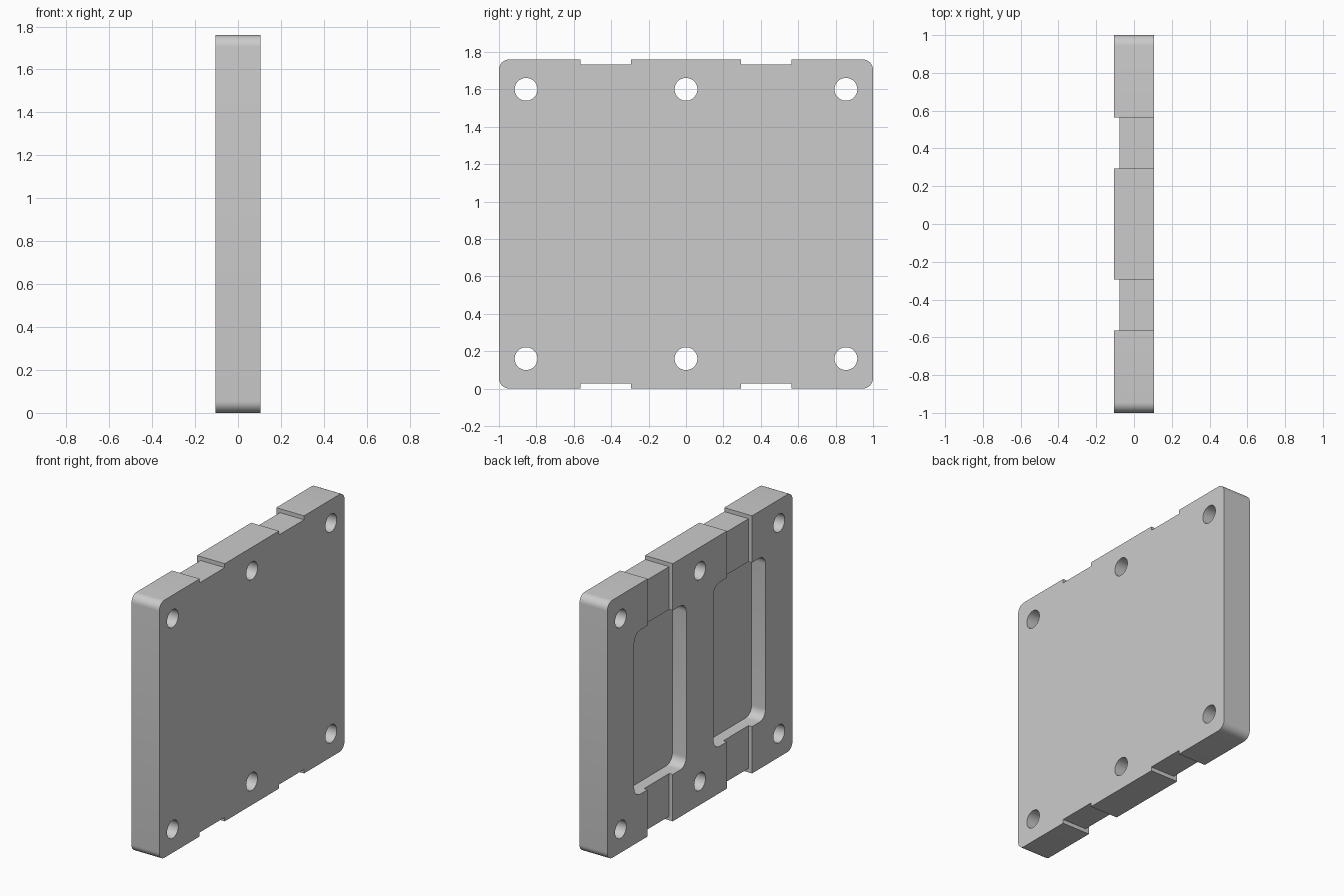
import bpy, bmesh, math
from mathutils import Matrix, Vector

if "Cube" in bpy.data.objects:
    bpy.data.objects.remove(bpy.data.objects["Cube"], do_unlink=True)

HEIGHT, THICK = 1.76, 0.21
MID = HEIGHT / 2
STEP = 0.027                 # depth of the strap grooves
POCKET_DEPTH = 0.105

grey = bpy.data.materials.new("plain grey")
grey.use_nodes = True
colour = (0.6, 0.6, 0.6, 1)
grey.diffuse_color = colour
grey.node_tree.nodes["Principled BSDF"].inputs["Base Color"].default_value = colour


def finish(name, bm):
    bmesh.ops.recalc_face_normals(bm, faces=bm.faces)
    mesh = bpy.data.meshes.new(name)
    bm.to_mesh(mesh)
    bm.free()
    mesh.materials.append(grey)
    obj = bpy.data.objects.new(name, mesh)
    bpy.context.scene.collection.objects.link(obj)
    return obj


def rounded_slab(name, centre, size, radius):
    """Box with its four edges along x rounded."""
    bm = bmesh.new()
    bmesh.ops.create_cube(bm, size=1, matrix=Matrix.Translation(centre) @ Matrix.Diagonal((*size, 1)))
    edges = [e for e in bm.edges if abs(e.verts[0].co.x - e.verts[1].co.x) > 0.01]
    bmesh.ops.bevel(bm, geom=edges, offset=radius, segments=8, profile=0.5, affect='EDGES')
    return finish(name, bm)


def hole_cutter(name, y, z):
    bm = bmesh.new()
    place = Matrix.Translation((0, y, z)) @ Matrix.Rotation(math.pi / 2, 4, 'Y')
    bmesh.ops.create_cone(bm, cap_ends=True, segments=40, radius1=0.061, radius2=0.061,
                          depth=0.5, matrix=place)
    return finish(name, bm)


def groove_cutter(name, y):
    """U-shaped ring that trims the top, the left-hand face and the bottom."""
    inner_x, far, low, high = STEP - THICK / 2, 0.3, STEP, HEIGHT - STEP
    profile = [(far, high), (inner_x, high), (inner_x, low), (far, low),
               (far, -0.2), (-far, -0.2), (-far, HEIGHT + 0.2), (far, HEIGHT + 0.2)]
    bm = bmesh.new()
    face = bm.faces.new([bm.verts.new((x, y - 0.135, z)) for x, z in profile])
    new = bmesh.ops.extrude_face_region(bm, geom=[face])["geom"]
    verts = [v for v in new if isinstance(v, bmesh.types.BMVert)]
    bmesh.ops.translate(bm, verts=verts, vec=Vector((0, 0.27, 0)))
    return finish(name, bm)


# Main plate
plate = rounded_slab("plate", (0, 0, MID), (THICK, 2, HEIGHT), 0.055)

# Pockets, strap grooves and screw holes
cutters = []
for side in (-1, 1):
    y = side * 0.428
    cutters.append(rounded_slab("pocket_cutter", (POCKET_DEPTH - THICK / 2 - 0.2, y, MID),
                                (0.4, 0.562, 1.12), 0.065))
    cutters.append(groove_cutter("groove_cutter", y))
for y in (-0.855, 0, 0.855):
    for z in (0.16, HEIGHT - 0.16):
        cutters.append(hole_cutter("hole_cutter", y, z))

bpy.ops.object.select_all(action='DESELECT')
bpy.context.view_layer.objects.active = plate
plate.select_set(True)
for cutter in cutters:
    cutter.hide_render = True
    mod = plate.modifiers.new("cut", 'BOOLEAN')
    mod.operation = 'DIFFERENCE'
    mod.solver = 'EXACT'
    mod.object = cutter
    bpy.ops.object.modifier_apply(modifier=mod.name)
    bpy.data.objects.remove(cutter, do_unlink=True)

bpy.ops.object.shade_smooth_by_angle(angle=math.radians(30))
